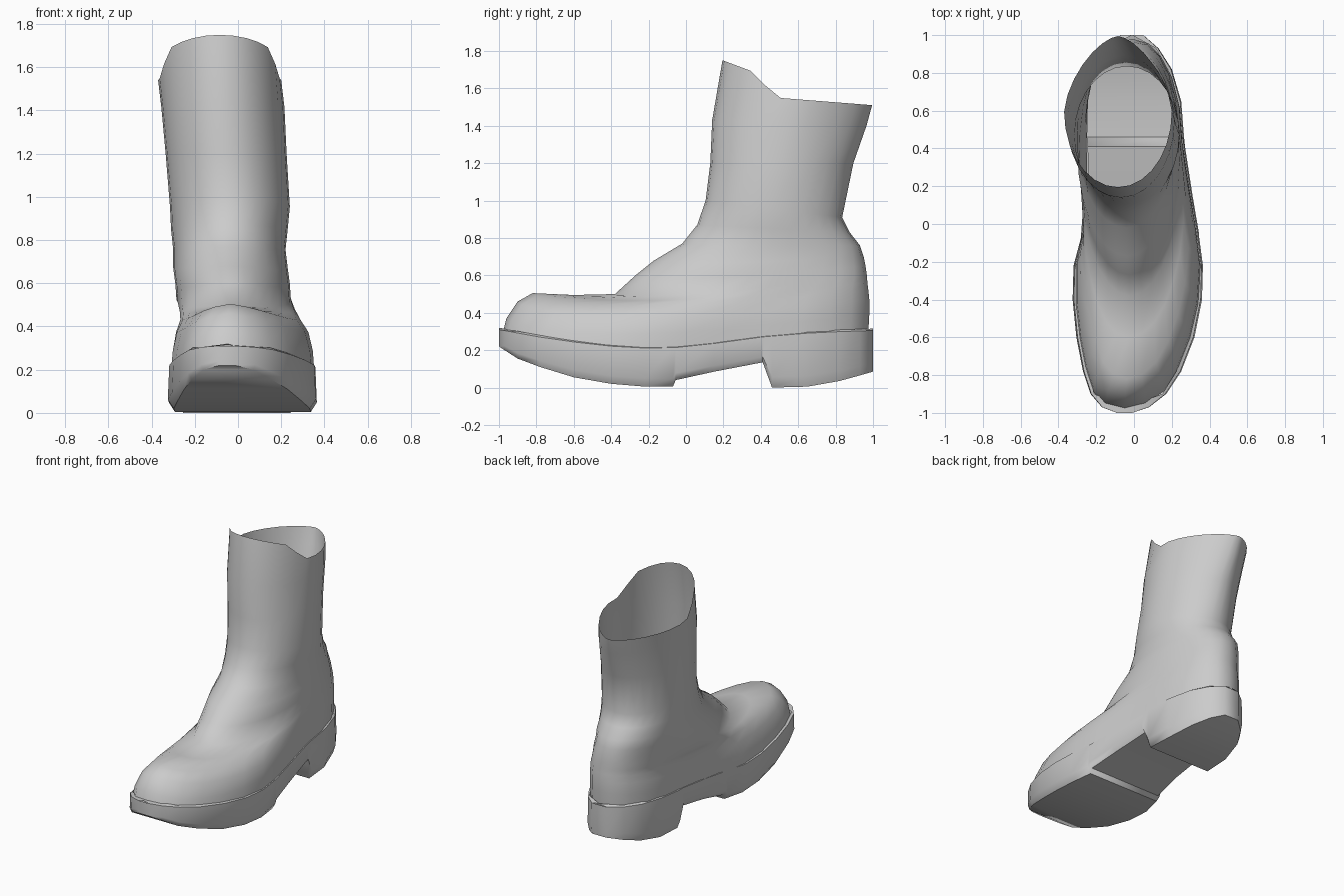
import bpy, bmesh, math

if "Cube" in bpy.data.objects:
    bpy.data.objects.remove(bpy.data.objects["Cube"])

# Sole stations from toe to heel: y, left x, right x, underside z
STATIONS = [
    (-1.0, -.09, -.01, .22), (-.97, -.17, .08, .20), (-.9, -.23, .17, .155),
    (-.78, -.27, .25, .11), (-.6, -.305, .32, .055), (-.4, -.325, .36, .02),
    (-.22, -.32, .365, .005), (-.07, -.28, .345, .005), (-.055, -.28, .345, .04),
    (.15, -.265, .31, .085), (.41, -.27, .27, .135), (.46, -.275, .265, 0),
    (.65, -.27, .25, .005), (.82, -.23, .2, .035), (.93, -.16, .13, .065),
    (1.0, -.07, .05, .085)]
HEEL_START = 10
WELT = [(-1, .32), (-.7, .265), (-.3, .22), (0, .225), (.4, .28), (.7, .305), (1, .315)]

# Upper rings: front y, z, back y, z, left x, right x, sole-shape blend, scale,
# sag, roundness of the back
RINGS = [
    (-.98, .29, .975, .30, -.3, .3, 1, .96, .09, 2.4),
    (-.96, .37, .98, .39, -.3, .3, 1, .93, .09, 2.4),
    (-.90, .46, .98, .47, -.29, .28, .9, .86, .09, 2.4),
    (-.82, .505, .975, .52, -.275, .255, .65, .76, .08, 2.4),
    (-.60, .495, .97, .56, -.28, .25, .3, .74, .05, 2.4),
    (-.38, .50, .967, .60, -.285, .245, 0, 1, .03, 2.3),
    (-.27, .60, .96, .65, -.29, .24, 0, 1, .03, 2.2),
    (-.17, .68, .95, .70, -.30, .23, 0, 1, .02, 2.1),
    (-.02, .77, .93, .76, -.30, .22, 0, 1, .01, 2.1),
    (.06, .87, .875, .83, -.31, .23, 0, 1, 0, 2.0),
    (.105, 1.0, .835, .91, -.315, .24, 0, 1, 0, 2.0),
    (.13, 1.2, .895, 1.2, -.335, .225, 0, 1, 0, 1.8),
    (.14, 1.43, .965, 1.40, -.355, .215, 0, 1, 0, 1.65),
    (.195, 1.75, .995, 1.51, -.37, .20, 0, 1, 0, 1.55)]
RIM = [(0, 1.75), (.2, 1.69), (.36, 1.55), (1, 1.51)]
N = 28


def interp(table, key, col):
    for a, b in zip(table, table[1:]):
        if key <= b[0]:
            f = max(0, (key - a[0]) / (b[0] - a[0]))
            return a[col] + (b[col] - a[col]) * f
    return table[-1][col]


def loft(name, sections, closed, caps=(), angle=40):
    bm = bmesh.new()
    rows = [[bm.verts.new(p) for p in s] for s in sections]
    n = len(rows[0])
    for a, b in zip(rows, rows[1:]):
        for i in range(n if closed else n - 1):
            j = (i + 1) % n
            bm.faces.new((a[i], a[j], b[j], b[i]))
    for c in caps:
        bm.faces.new(rows[c][1:-1])
    bmesh.ops.remove_doubles(bm, verts=bm.verts, dist=1e-5)
    bmesh.ops.recalc_face_normals(bm, faces=bm.faces)
    me = bpy.data.meshes.new(name)
    bm.to_mesh(me)
    bm.free()
    ob = bpy.data.objects.new(name, me)
    bpy.context.collection.objects.link(ob)
    bpy.ops.object.select_all(action='DESELECT')
    ob.select_set(True)
    bpy.context.view_layer.objects.active = ob
    bpy.ops.object.shade_smooth_by_angle(angle=math.radians(angle))
    return ob


def upper_ring(k):
    yf, zf, yb, zb, xl, xr, w, s, sag, back = RINGS[k]
    pts = []
    for i in range(N):
        t = 2 * math.pi * i / N
        u, sn = (1 - math.cos(t)) / 2, math.sin(t)
        side = 0 if abs(sn) < 1e-6 else math.copysign(1, sn)
        p = 2.0 if u < .5 else back
        oval = max(0, 1 - abs(2 * u - 1) ** p) ** (1 / p)
        x = (xl + xr) / 2 + (xr - xl) / 2 * oval * side
        # Lower rings follow the outline of the sole
        l, r = (interp(STATIONS, -1 + 2 * u, c) for c in (1, 2))
        fit = s + (.97 - s) * u if w else 1
        x += ((l + r) / 2 + (r - l) / 2 * side * fit - x) * w
        # The sides sag below the ends, most of all around the toes
        z = zf + (zb - zf) * u - sag * math.sin(math.pi * u ** .65)
        if k == len(RINGS) - 1:
            z = interp(RIM, u, 1)
        pts.append((x, yf + (yb - yf) * u, z))
    return pts


def sole_section(y, l, r, zb):
    m, h, zt = (l + r) / 2, (r - l) / 2, interp(WELT, y, 1)
    lip = 0 if abs(y) > .95 else .9
    zc = zb + (zt - zb) * .2
    return [(m - h * lip, y, zt), (m - h * .98, y, zt - .01), (l, y, zc),
            (m - h * .92, y, zb), (m + h * .92, y, zb),
            (r, y, zc), (m + h * .98, y, zt - .01), (m + h * lip, y, zt)]


# Foot and shaft, open at the top
loft("boot_upper", [upper_ring(k) for k in range(len(RINGS))], True, angle=60)

# Sole with welt, and the heel block behind it
sections = [sole_section(*s) for s in STATIONS]
loft("sole", sections[:HEEL_START + 1], False, caps=(0,), angle=50)
loft("heel", sections[HEEL_START:], False, caps=(-1,), angle=50)
